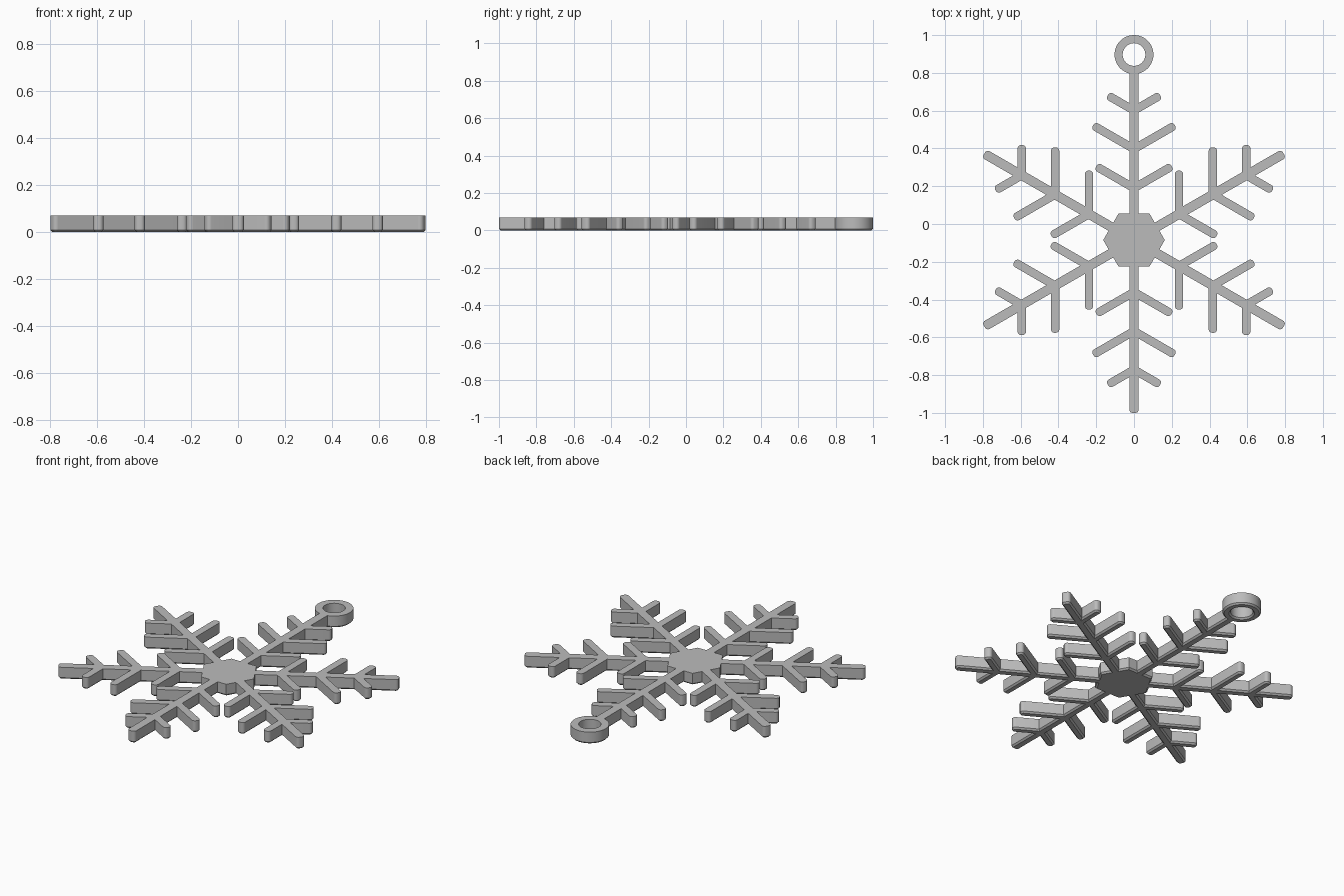
import bpy, bmesh, math
from mathutils import Matrix, Vector

if "Cube" in bpy.data.objects:
    bpy.data.objects.remove(bpy.data.objects["Cube"])

HEIGHT, CHAMFER = 0.07, 0.009
CENTRE = Vector((0, -0.085, 0))
ARM_WIDTH, BRANCH_WIDTH = 0.05, 0.044
ARM_LENGTH = 0.915
# distance along the arm, branch length
BRANCHES = [(0.275, 0.23), (0.482, 0.25), (0.686, 0.16)]

grey = bpy.data.materials.new("plain grey")
grey.use_nodes = True
grey.diffuse_color = (0.5, 0.5, 0.5, 1)
grey.node_tree.nodes["Principled BSDF"].inputs["Base Color"].default_value = (0.5, 0.5, 0.5, 1)


def finish(bm, name):
    bmesh.ops.recalc_face_normals(bm, faces=bm.faces)
    mesh = bpy.data.meshes.new(name)
    bm.to_mesh(mesh)
    bm.free()
    mesh.materials.append(grey)
    obj = bpy.data.objects.new(name, mesh)
    bpy.context.collection.objects.link(obj)
    bpy.ops.object.select_all(action="DESELECT")
    obj.select_set(True)
    bpy.context.view_layer.objects.active = obj
    bpy.ops.object.shade_smooth_by_angle(angle=math.radians(30))
    return obj


def add_prism(bm, outline, matrix):
    """Slab with a chamfered lower rim; outline(inset) gives its 2D points."""
    levels = [(CHAMFER, 0), (0, CHAMFER), (0, HEIGHT)]
    loops = [[bm.verts.new(matrix @ Vector((x, y, z))) for x, y in outline(inset)]
             for inset, z in levels]
    n = len(loops[0])
    for low, high in zip(loops, loops[1:]):
        for i in range(n):
            j = (i + 1) % n
            bm.faces.new((low[i], low[j], high[j], high[i]))
    bm.faces.new(loops[0][::-1])
    bm.faces.new(loops[-1])


def bar(length, width, corner=0.018, steps=5):
    """Bar along x from the origin, with rounded corners at its tip."""
    def outline(inset):
        half, end, r = width / 2 - inset, length - inset, corner - inset
        points = [(0, half), (0, -half)]
        for side, start in ((-1, -90), (1, 0)):
            for k in range(steps + 1):
                a = math.radians(start + 90 * k / steps)
                points.append((end - r + r * math.cos(a), side * (half - r) + r * math.sin(a)))
        return points
    return outline


def hexagon(inset):
    r = 0.163 - inset / math.cos(math.pi / 6)
    return [(r * math.cos(k * math.pi / 3), r * math.sin(k * math.pi / 3)) for k in range(6)]


# central hub
bm = bmesh.new()
add_prism(bm, hexagon, Matrix.Translation(CENTRE))
finish(bm, "hub")

# six arms, each with three pairs of side branches
names = ["back_left", "back", "back_right", "front_right", "front", "front_left"]
for k, name in enumerate(names):
    place = Matrix.Translation(CENTRE) @ Matrix.Rotation(math.radians(30 + 60 * k), 4, "Z")
    bm = bmesh.new()
    add_prism(bm, bar(ARM_LENGTH, ARM_WIDTH), place)
    for distance, length in BRANCHES:
        for side in (-1, 1):
            turn = Matrix.Rotation(side * math.pi / 3, 4, "Z")
            add_prism(bm, bar(length, BRANCH_WIDTH),
                      place @ Matrix.Translation((distance, 0, 0)) @ turn)
    finish(bm, name + "_arm")

# hanging ring at the end of the back arm
INNER, OUTER, STEPS = 0.06, 0.103, 48
section = [(INNER, HEIGHT), (INNER, CHAMFER), (INNER + CHAMFER, 0),
           (OUTER - CHAMFER, 0), (OUTER, CHAMFER), (OUTER, HEIGHT)]
bm = bmesh.new()
rings = [[bm.verts.new((r * math.cos(a), 1 - OUTER + r * math.sin(a), z)) for r, z in section]
         for a in (math.tau * i / STEPS for i in range(STEPS))]
for i, here in enumerate(rings):
    there = rings[(i + 1) % STEPS]
    for j in range(len(section)):
        m = (j + 1) % len(section)
        bm.faces.new((here[j], there[j], there[m], here[m]))
finish(bm, "hanging_ring")
